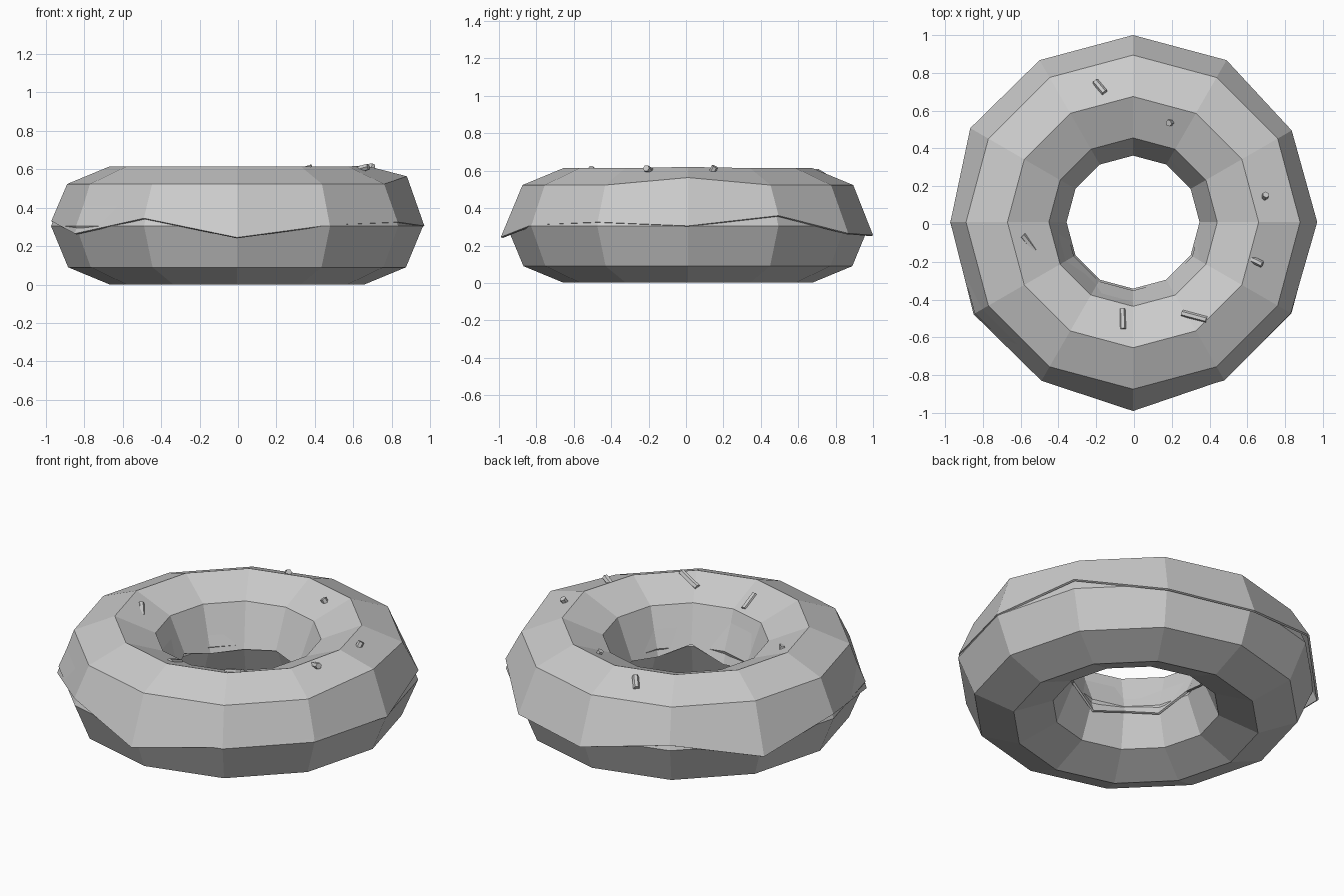
import bpy
import bmesh
import math
from mathutils import Matrix, Vector

if "Cube" in bpy.data.objects:
    bpy.data.objects.remove(bpy.data.objects["Cube"])

SIDES = 12
CENTRE = Vector((-0.005, 0.01, 0))
RING, TUBE, MID = 0.665, 0.303, 0.304

grey = bpy.data.materials.new("light grey")
grey.use_nodes = True
grey.diffuse_color = (0.6, 0.6, 0.6, 1)
grey.node_tree.nodes["Principled BSDF"].inputs["Base Color"].default_value = (0.6, 0.6, 0.6, 1)


def finish(bm, name):
    bmesh.ops.recalc_face_normals(bm, faces=bm.faces)
    mesh = bpy.data.meshes.new(name)
    bm.to_mesh(mesh)
    bm.free()
    mesh.materials.append(grey)
    obj = bpy.data.objects.new(name, mesh)
    bpy.context.collection.objects.link(obj)
    return obj


def polar(radius, step, z):
    a = math.tau * step / SIDES
    return CENTRE + Vector((radius * math.cos(a), radius * math.sin(a), z))


def tube_point(step, degrees, size):
    a = math.radians(degrees)
    return polar(RING + size * math.cos(a), step, MID + size * math.sin(a))


def sweep(sections, closed):
    """Join neighbouring cross-sections around the ring with quads."""
    bm = bmesh.new()
    rows = [[bm.verts.new(p) for p in s] for s in sections]
    n = len(rows[0])
    for i, row in enumerate(rows):
        nxt = rows[(i + 1) % len(rows)]
        for j in range(n if closed else n - 1):
            k = (j + 1) % n
            bm.faces.new((row[j], nxt[j], nxt[k], row[k]))
    return bm


# Dough: twelve-sided ring with an octagonal cross-section
finish(sweep([[tube_point(i, 45 * j, TUBE) for j in range(8)]
              for i in range(SIDES)], True), "dough")

# Icing: upper half shell with an uneven rim, counter-clockwise from +x
outer_z = (.305, .36, .265, .255, .345, .24, .33, .265, .345, .245, .31, .325)
outer_r = (.975, .97, .99, .99, .99, .995, .967, .975, .97, 1.0, .965, .965)
inner_z = (.29, .30, .27, .30, .28, .27, .325, .25, .27, .23, .32, .26)
sections = []
for i in range(SIDES):
    arch = [tube_point(i, d, TUBE + 0.007) for d in (45, 90, 135)]
    if i == 0:  # raised lump on one side
        arch[0].z += 0.04
        arch[1].z += 0.006
    sections.append([polar(outer_r[i], i, outer_z[i])] + arch
                    + [polar(0.352, i, inner_z[i])])
icing = finish(sweep(sections, False), "icing")
shell = icing.modifiers.new("thickness", "SOLIDIFY")
shell.thickness = 0.012
shell.offset = -1

# Sprinkles: centre, length, heading and upward pitch in degrees
sprinkles = (
    ((-.18, .725, .578), .085, -50, 25),
    ((.20, .54, .565), .07, 200, 60),
    ((.69, .14, .592), .07, 60, 60),
    ((.65, -.20, .605), .065, -25, 15),
    ((.32, -.49, .588), .14, -15, 18),
    ((-.06, -.505, .552), .115, -88, 23),
    ((-.56, -.10, .569), .105, 128, 15),
)
for n, (place, length, heading, pitch) in enumerate(sprinkles, 1):
    bm = bmesh.new()
    turn = (Matrix.Translation(place)
            @ Matrix.Rotation(math.radians(heading), 4, "Z")
            @ Matrix.Rotation(math.radians(90 - pitch), 4, "Y"))
    bmesh.ops.create_cone(bm, cap_ends=True, segments=6, radius1=0.018,
                          radius2=0.018, depth=length, matrix=turn)
    finish(bm, f"sprinkle_{n}")
